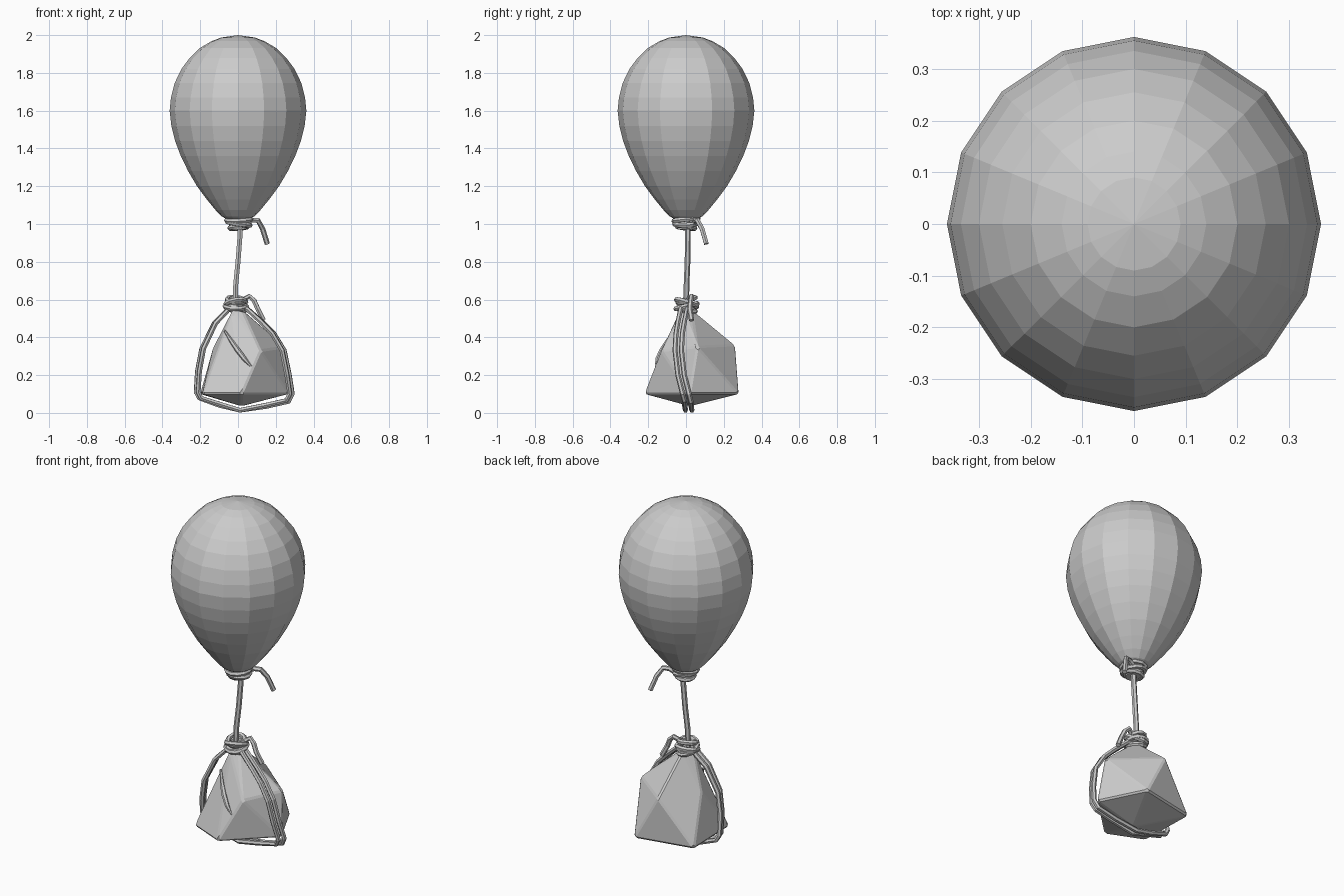
import bpy, bmesh
from math import sin, cos, tau
from mathutils import Vector

if "Cube" in bpy.data.objects:
    bpy.data.objects.remove(bpy.data.objects["Cube"])


def mesh_object(name, bm):
    bmesh.ops.recalc_face_normals(bm, faces=bm.faces)
    me = bpy.data.meshes.new(name)
    bm.to_mesh(me)
    bm.free()
    ob = bpy.data.objects.new(name, me)
    bpy.context.collection.objects.link(ob)
    return ob


def rope(name, pts, r=0.014, cyclic=False, radii=None):
    """Six-sided flat-shaded cord through the given points."""
    cu = bpy.data.curves.new(name, 'CURVE')
    cu.dimensions = '3D'
    cu.bevel_depth = r
    cu.bevel_resolution = 1
    cu.use_fill_caps = True
    sp = cu.splines.new('POLY')
    sp.points.add(len(pts) - 1)
    for i, p in enumerate(pts):
        sp.points[i].co = (*p, 1)
        sp.points[i].radius = radii[i] if radii else 1
    sp.use_cyclic_u = cyclic
    sp.use_smooth = False
    ob = bpy.data.objects.new(name, cu)
    bpy.context.collection.objects.link(ob)
    bpy.ops.object.select_all(action='DESELECT')
    ob.select_set(True)
    bpy.context.view_layer.objects.active = ob
    bpy.ops.object.convert(target='MESH')
    return ob


def ring(name, centre, r, tilt_x, tilt_y, cord=0.014, n=12):
    """Closed turn of cord, tilted by its rise along x and y."""
    pts = []
    for i in range(n):
        x, y = r * cos(tau * i / n), r * sin(tau * i / n)
        pts.append(Vector(centre) + Vector((x, y, x * tilt_x + y * tilt_y)))
    return rope(name, pts, cord, True)


# Balloon: 16-sided lathe
profile = [(.09, 1.987), (.14, 1.968), (.2, 1.933), (.255, 1.88), (.3, 1.82),
           (.335, 1.747), (.355, 1.67), (.362, 1.6), (.353, 1.52), (.333, 1.44),
           (.303, 1.36), (.264, 1.28), (.217, 1.2), (.165, 1.13), (.12, 1.075),
           (.085, 1.04), (.05, 1.02), (.045, .97)]
N = 16
bm = bmesh.new()
rings = [[bm.verts.new((r * cos(tau * i / N), r * sin(tau * i / N), z)) for i in range(N)]
         for r, z in profile]
top = bm.verts.new((0, 0, 2))
for i in range(N):
    j = (i + 1) % N
    bm.faces.new((top, rings[0][i], rings[0][j]))
    for a, b in zip(rings, rings[1:]):
        bm.faces.new((a[i], b[i], b[j], a[j]))
bm.faces.new(rings[-1])
mesh_object("balloon", bm)

# Rock: convex hull of a few corners with chipped edges
corners = [(-.03, -.03, .545), (.02, -.02, .55), (.0, .03, .55),
           (.12, -.13, .33), (.25, .06, .35), (.0, .26, .36), (-.13, .04, .35),
           (.02, -.22, .1), (.27, .02, .1), (.14, .28, .1), (-.2, .21, .1),
           (-.19, -.13, .1), (.02, .02, .035)]
bm = bmesh.new()
for c in corners:
    bm.verts.new(c)
bmesh.ops.convex_hull(bm, input=bm.verts)
bmesh.ops.dissolve_limit(bm, angle_limit=0.03, verts=bm.verts, edges=bm.edges)
bmesh.ops.bevel(bm, geom=list(bm.edges), offset=0.008, segments=1, affect='EDGES')
mesh_object("rock", bm)

# Line between balloon and rock
rope("main_rope", [(.012, .01, 1.0), (.01, .01, .93), (.0, .008, .8),
                   (-.012, .003, .68), (-.016, 0, .54)], .015)

# Windings on the balloon neck
for i, (z, r, tx, ty) in enumerate([(1.022, .064, .05, .1), (1.003, .06, -.15, .05),
                                    (.983, .047, .1, -.12)]):
    ring(f"neck_winding_{i}", (.004, 0, z), r, tx, ty)
rope("neck_rope_end", [(.03, .04, 1.0), (.07, .05, 1.02), (.105, .06, 1.02),
                       (.13, .085, .975), (.155, .108, .895)])

# Windings of the knot on top of the rock
for i, (z, r, tx, ty) in enumerate([(.597, .045, -.1, .3), (.58, .053, .15, -.35),
                                    (.565, .056, .0, .25), (.548, .046, -.2, -.2)]):
    ring(f"rock_knot_{i}", (-.012, .003, z), r, tx, ty)
rope("rock_knot_end", [(-.01, -.02, .575), (.03, .015, .6), (.06, .03, .618),
                       (.085, .025, .595), (.105, .02, .55), (.135, .03, .49)])

# Two loops of cord around the rock
loop = [(.0, 0, .565), (.05, -.01, .55), (.13, -.025, .48), (.19, -.035, .42),
        (.245, -.04, .33), (.272, -.025, .2), (.288, .0, .1), (.268, .01, .06),
        (.15, .012, .034), (.01, .015, .014), (-.1, .01, .04), (-.205, 0, .078),
        (-.222, -.005, .11), (-.215, -.025, .22), (-.192, -.035, .34),
        (-.125, -.025, .475), (-.05, -.01, .55)]
for i, (s, off) in enumerate([(1.0, .016), (.95, -.018)]):
    rope(f"rock_loop_{i}", [(.01 + (x - .01) * s, y + off, z + (1 - s) * .12 * (z < .07 and abs(x) > .05))
                            for x, y, z in loop], .0135, True)

# Loose strand half sunk in the rock's front
rope("front_strand", [(-.07, -.06, .435), (-.035, -.098, .38), (.0, -.128, .33),
                      (.035, -.15, .285), (.07, -.16, .245)], .014, radii=[.4, .8, 1, .9, .4])
